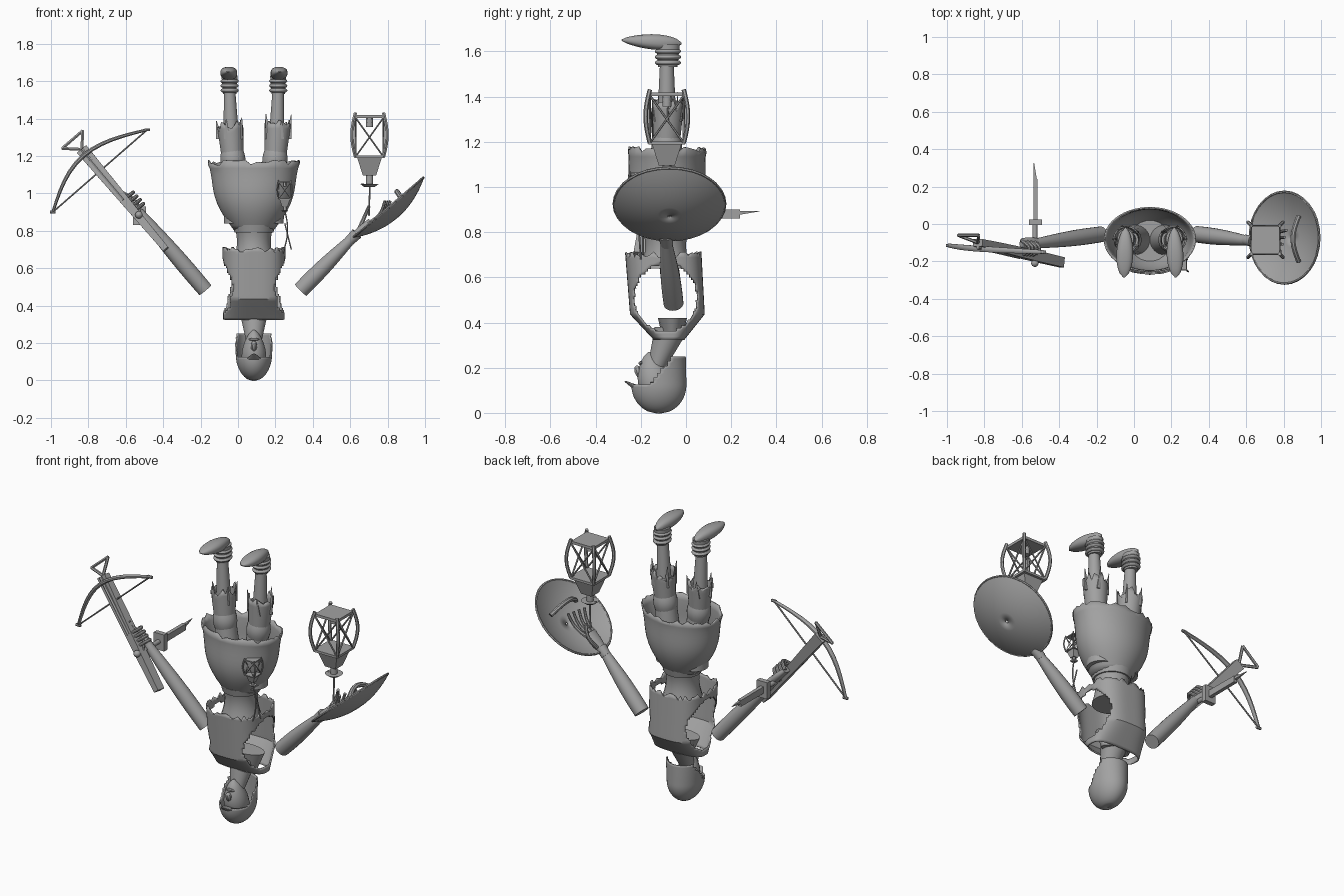
import bpy, bmesh, math, random
from mathutils import Vector
from math import sin, cos, pi, tau

random.seed(4)
if "Cube" in bpy.data.objects:
    bpy.data.objects.remove(bpy.data.objects["Cube"])

material = bpy.data.materials.new("plain grey")
material.use_nodes = True
grey = (.36, .36, .36, 1)
material.diffuse_color = grey
material.node_tree.nodes["Principled BSDF"].inputs["Base Color"].default_value = grey


def point(x, y, z):
    return Vector((x, y, z))


right, back, up = point(1, 0, 0), point(0, 1, 0), point(0, 0, 1)
level, upright = (right, back), (right, up)


# Radius rules along a part, from its start to its end
def straight(t):
    return 1


def barrel(t):
    return 1 + sin(pi * t) / 5


def egg(t):
    return max(sin(pi * t), .01) ** .5


def dome(t):
    return max(t, .001) ** .5


def finish(name, bm, hollow=False):
    bmesh.ops.recalc_face_normals(bm, faces=bm.faces)
    mesh = bpy.data.meshes.new(name)
    bm.to_mesh(mesh)
    bm.free()
    ob = bpy.data.objects.new(name, mesh)
    bpy.context.collection.objects.link(ob)
    mesh.materials.append(material)
    if hollow:
        shell = ob.modifiers.new("thickness", 'SOLIDIFY')
        shell.thickness, shell.offset = .008, 0
    bpy.ops.object.select_all(action='DESELECT')
    ob.select_set(True)
    bpy.context.view_layer.objects.active = ob
    bpy.ops.object.shade_smooth_by_angle(angle=pi / 5)


def part(name, start, end, first, last, shape=straight, flat=straight, bend=None, axes=None,
         sides=20, boxy=2, steps=12, hollow=False, jag=0, cut=None):
    """Skin rings from start to end; flat gives depth over width, jag tears the end."""
    bm, rows = bmesh.new(), []
    chord = end - start
    reference = up if abs(chord.normalized().y) > .9 else back
    for i in range(steps + 1):
        t = i / steps
        centre, heading = start + chord * t, chord
        if bend:
            centre, heading = centre + bend * sin(pi * t), chord + bend * pi * cos(pi * t)
        if axes:
            u, v = axes
        else:
            u = reference.cross(heading).normalized()
            v = heading.cross(u).normalized()
        width = (first + (last - first) * t) * shape(t)
        depth = width * flat(t)
        row = []
        for k in range(sides):
            angle = tau * (k + .5) / sides
            p, q = (math.copysign(abs(c) ** (2 / boxy), c) for c in (cos(angle), sin(angle)))
            tear = random.uniform(-jag, jag) if i == steps else 0
            row.append(bm.verts.new(centre + u * width * p + v * depth * q + up * tear))
        rows.append(row)
    for low, high in zip(rows, rows[1:]):
        for k in range(sides):
            j = (k + 1) % sides
            bm.faces.new((low[k], low[j], high[j], high[k]))
    if not hollow:
        bm.faces.new(rows[0])
        bm.faces.new(rows[-1])
    if cut:
        doomed = [f for f in bm.faces if cut(f.calc_center_median())]
        bmesh.ops.delete(bm, geom=doomed, context='FACES')
    finish(name, bm, hollow)


def rod(name, radius, *points):
    for a, b in zip(points, points[1:]):
        part(name, a, b, radius, radius, sides=6, steps=1)


def hoop(name, radius, centre, u, v):
    count = 32
    rod(name, radius, *(centre + u * cos(tau * k / count) + v * sin(tau * k / count) for k in range(count + 1)))


def box(name, centre, size):
    bm = bmesh.new()
    bmesh.ops.create_cube(bm, size=1)
    for v in bm.verts:
        v.co = centre + v.co * size
    finish(name, bm)


def box_scaled(name, centre, x, y, z):
    bm = bmesh.new()
    bmesh.ops.create_cube(bm, size=1)
    bmesh.ops.scale(bm, vec=(x, y, z), verts=bm.verts)
    bmesh.ops.translate(bm, vec=centre, verts=bm.verts)
    finish(name, bm)


axis = .085


def middle(y, z):
    return point(axis, y, z)


# Head, face and helmet
part("head", middle(-.12, .03), middle(-.16, .27), .08, .05, egg, lambda t: 1.15, axes=level)
part("nose", middle(-.2, .15), middle(-.22, .21), .015, .02, egg, sides=8)
part("mouth", middle(-.2, .22) - right * .03, middle(-.2, .22) + right * .03, .01, .01, egg, sides=8)
part("helmet", middle(-.12, 0), middle(-.12, .25), .085, .1, lambda t: dome(1 - (1 - min(1, t * 2)) ** 2),
     lambda t: 1.4 - t / 4, axes=level, sides=48, steps=24, hollow=True,
     cut=lambda c: c.z > .13 and c.y < c.z * .8 - .26)
part("helmet_peak", middle(-.2, .1), middle(-.27, .14), .06, .01, flat=lambda t: .3)
part("neck", middle(-.13, .2), middle(-.06, .38), .04, .08, axes=level)
part("shoulders", middle(-.06, .33), middle(-.06, .42), .09, .13, flat=lambda t: .5, axes=level)


# Vest with round arm openings
def in_arm_opening(c):
    return abs(c.x - axis) > .06 and math.hypot((c.y + .09) / .14, (c.z - .51) / .15) < 1


part("vest", middle(-.075, .325), middle(-.1, .7), .16, .165, flat=lambda t: min(1, .4 + t * 2),
     axes=level, sides=72, boxy=3, steps=30, hollow=True, jag=.015, cut=in_arm_opening)

# Waist, belt and skirt
part("waist", middle(-.09, .64), middle(-.09, .84), .11, .11, lambda t: 1 - sin(pi * t) / 6, axes=level)
part("belt", middle(-.09, .79), middle(-.09, .83), .105, .115, axes=level)
part("skirt", middle(-.09, .8), middle(-.083, 1.165), .1, .243, lambda t: 1 + sin(pi * t) * (1 - t) * .4,
     lambda t: .9 - t / 5, axes=level, sides=48, hollow=True, jag=.015)

# Legs, ragged trousers and shoes
for mirror, side in ((1, "left_"), (-1, "right_")):
    def leg(x, y, z):
        return point(axis + mirror * x, y, z)

    part(side + "thigh", leg(.08, -.085, .84), leg(.115, -.085, 1.24), .08, .055, axes=level)
    part(side + "knee_roll", leg(.11, -.085, 1.13), leg(.115, -.085, 1.24), .058, .055, barrel, axes=level)
    part(side + "trouser_leg", leg(.115, -.085, 1.2), leg(.126, -.08, 1.36), .055, .067,
         axes=level, sides=28, hollow=True, jag=.035)
    part(side + "shin", leg(.118, -.085, 1.2), leg(.13, -.085, 1.56), .047, .03, axes=level)
    for k in range(5):
        spread = leg(cos(k * tau / 5), sin(k * tau / 5), 0) - right * axis
        root = leg(.125, -.08, 1.29) + spread * .06
        part(side + "torn_strip", root, root + spread * .015 + up * random.uniform(.08, .14),
             .02, .002, flat=lambda t: .3, axes=level, sides=6)
    part(side + "boot_cuff", leg(.13, -.08, 1.53), leg(.13, -.08, 1.63), .036, .044, flat=lambda t: 1.2, axes=level)
    for k in range(3):
        low = leg(.13, -.08, 1.54 + k / 40)
        part(side + "ankle_wrap", low, low + up * .02, .041, .041, barrel, lambda t: 1.2, axes=level)
    part(side + "shoe", leg(.13, -.02, 1.635), leg(.138, -.285, 1.65), .04, .05, egg,
         lambda t: 1 - t / 2, axes=upright, boxy=2.5)

# Arms and cuff
part("right_arm", point(-.175, -.055, .483), point(-.53, -.105, .9), .042, .026, barrel)
part("left_arm", point(.335, -.055, .483), point(.62, -.09, .77), .044, .024, barrel)
part("left_cuff", point(.595, -.085, .745), point(.635, -.09, .785), .028, .032)

# Hands
part("left_palm", point(.61, -.09, .76), point(.71, -.09, .85), .02, .018, barrel, lambda t: 1 + t * 1.5)
part("right_palm", point(-.51, -.1, .88), point(-.6, -.11, .97), .022, .016, barrel, lambda t: 1 + t)
for k in range(4):
    fan = back * (k - 1.5)
    knuckle = point(.695, -.09, .84) + fan * .024
    part("left_finger", knuckle, knuckle + point(.09 + k / 100, 0, .12) + fan * .014, .011, .008,
         bend=point(.015, 0, -.015), sides=8)
    knuckle = point(-.545, -.09, .915).lerp(point(-.6, -.09, .975), k / 3)
    part("right_finger", knuckle, knuckle - back * .08, .011, .008, bend=point(.04, 0, .03), sides=8)
part("left_thumb", point(.64, -.06, .79), point(.7, -.04, .93), .013, .009, bend=point(0, .03, 0), sides=8)

# Domed shield with rim and grip
hub, outward, along = point(.805, -.073, .925), point(.65, 0, -.76), point(.76, 0, .65)
part("shield", hub + outward * .07, hub, .245, .245, dome, axes=(along, back), sides=48, steps=20, hollow=True)
hoop("shield_rim", .007, hub, along * .245, back * .245)
part("shield_grip", point(.88, -.2, .96), point(.88, .04, .96), .014, .014, bend=point(-.03, 0, .05), sides=8)

# Broken sword held across the right hand
part("sword_pommel", point(-.53, -.23, .885), point(-.53, -.19, .885), .02, .02, egg)
part("sword_grip", point(-.53, -.2, .885), point(-.53, 0, .88), .013, .013)
box_scaled("sword_guard", point(-.527, .01, .88), .07, .03, .1)
part("sword_blade", point(-.527, .01, .88), point(-.527, .24, .88), .016, .015, flat=lambda t: 1.8,
     axes=upright, sides=4, steps=1)
part("broken_tip", point(-.527, .23, .885), point(-.535, .325, .893), .013, .002, axes=upright, sides=4, steps=1)

# Crossbow
nose, butt = point(-.835, -.1, 1.235), point(-.385, -.205, .7)
part("crossbow_stock", nose, butt, .046, .024, flat=lambda t: .6 + t, sides=4, steps=4)
rod("crossbow_rail", .01, nose - back * .025, nose.lerp(butt, .5) - back * .025)
grip = nose.lerp(butt, .4)
part("crossbow_trigger", grip, nose.lerp(butt, .7), .007, .007, bend=point(.04, .02, .02), sides=6)
rod("crossbow_nut", .012, grip - right * .03, grip + right * .03)
rod("crossbow_stirrup", .009, nose, point(-.94, -.06, 1.24), point(-.83, -.06, 1.335), nose)
tips = point(-.99, -.115, .9), point(-.485, -.15, 1.34)
part("crossbow_limbs", *tips, .008, .008, lambda t: 1 + sin(pi * t) / 2, lambda t: 1.4,
     bend=point(-.09, 0, .08), sides=8)
rod("crossbow_string", .005, *tips)
for tip in tips:
    rod("limb_tip", .009, tip - right * .015, tip + right * .015)


# Caged lanterns, hanging inverted
def lantern(name, centre, size):
    def at(x, y, z):
        return centre + point(x, y, z) * size

    box_scaled(name + "_base", at(0, 0, .215), size * .15, size * .15, size * .016)
    box_scaled(name + "_collar", at(0, 0, 0), size * .16, size * .16, size * .014)
    part(name + "_roof", at(0, 0, 0), at(0, 0, -.1), size * .095, size * .05, axes=level, sides=4, steps=1)
    part(name + "_stem", at(0, 0, -.1), at(0, 0, -.15), size * .02, size * .02)
    part(name + "_cap", at(0, 0, -.145), at(0, 0, -.16), size * .05, size * .03)
    part(name + "_candle", at(0, 0, .16), at(0, 0, .21), size * .02, size * .02, sides=10)
    for k in range(4):
        out, over = (point(round(cos(a)), round(sin(a)), 0) * .075 for a in (k * pi / 2, (k + 1) * pi / 2))
        corner = out + over
        part(name + "_post", at(*corner), at(*(corner + up * .235)), size * .01, size * .01,
             bend=corner * size / 4, sides=6)
        for way in (-1, 1):
            rod(name + "_brace", size * .005, at(*(corner - over + over * way)),
                at(*(corner - over - over * way + up * .21)))


lantern("lantern", point(.703, -.085, 1.195), 1)
rod("lantern_handle", .005, point(.66, -.085, 1.05), point(.705, -.085, 1.04), point(.7, -.085, .88))
lantern("belt_lantern", point(.25, -.215, .97), .42)
part("belt_lantern_cord", point(.25, -.215, .91), point(.24, -.2, .68), .004, .004, bend=right * .02, sides=6)
rod("loose_strap", .004, point(.25, -.19, .84), point(.285, -.19, .7))
